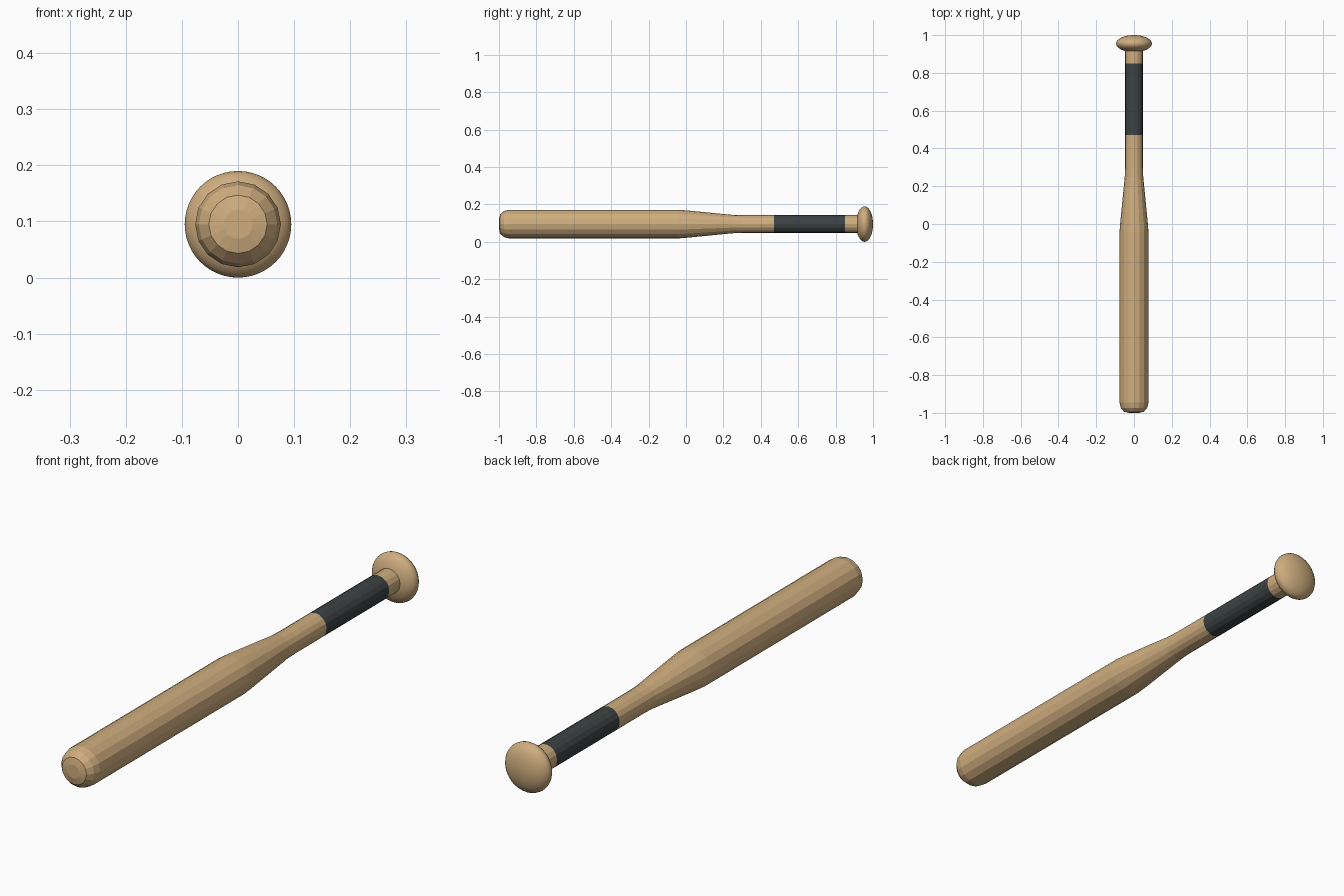
import bpy, bmesh, math

if "Cube" in bpy.data.objects:
    bpy.data.objects.remove(bpy.data.objects["Cube"])

ZC = 0.095   # height of the bat's axis


def material(name, rgb):
    m = bpy.data.materials.new(name)
    m.diffuse_color = (*rgb, 1)
    m.use_nodes = True
    m.node_tree.nodes["Principled BSDF"].inputs["Base Color"].default_value = m.diffuse_color
    return m


wood = material("light wood", (0.62, 0.42, 0.21))
grip = material("dark grip", (0.045, 0.055, 0.057))


def lathe(name, profile, sides, mats):
    """Revolve (y, radius) points about the bat's axis; radius 0 closes to a point."""
    bm = bmesh.new()
    rings = []
    for y, r in profile:
        if r == 0:
            rings.append([bm.verts.new((0, y, 0))] * sides)
        else:
            rings.append([bm.verts.new((r * math.cos(a), y, r * math.sin(a)))
                          for a in (2 * math.pi * i / sides for i in range(sides))])
    for a, b in zip(rings, rings[1:]):
        for i in range(sides):
            j = (i + 1) % sides
            quad = list(dict.fromkeys((a[i], a[j], b[j], b[i])))
            bm.faces.new(quad)
    bmesh.ops.recalc_face_normals(bm, faces=bm.faces)
    mesh = bpy.data.meshes.new(name)
    bm.to_mesh(mesh)
    bm.free()
    for m in mats:
        mesh.materials.append(m)
    ob = bpy.data.objects.new(name, mesh)
    ob.location.z = ZC
    bpy.context.collection.objects.link(ob)
    return ob


# Barrel, taper and handle in one faceted body
body = lathe("bat_body", [
    (-1.0, 0), (-1.0, 0.026), (-0.994, 0.052), (-0.973, 0.070), (-0.945, 0.0765),
    (-0.04, 0.0765), (0.0, 0.0735), (0.25, 0.049), (0.30, 0.0475),
    (0.47, 0.0475), (0.85, 0.0475), (0.95, 0.0475), (0.95, 0)], 16, [wood, grip])

# Wrapped grip: the band of the handle between y = 0.47 and 0.85
for p in body.data.polygons:
    p.material_index = int(0.47 < p.center.y < 0.85)

# Smooth flattened knob
N = 16
knob = lathe("knob", [
    (0.955 - 0.045 * math.cos(math.pi * k / N),
     0.095 * math.sin(math.pi * k / N) if 0 < k < N else 0)
    for k in range(N + 1)], 48, [wood])
for p in knob.data.polygons:
    p.use_smooth = True
